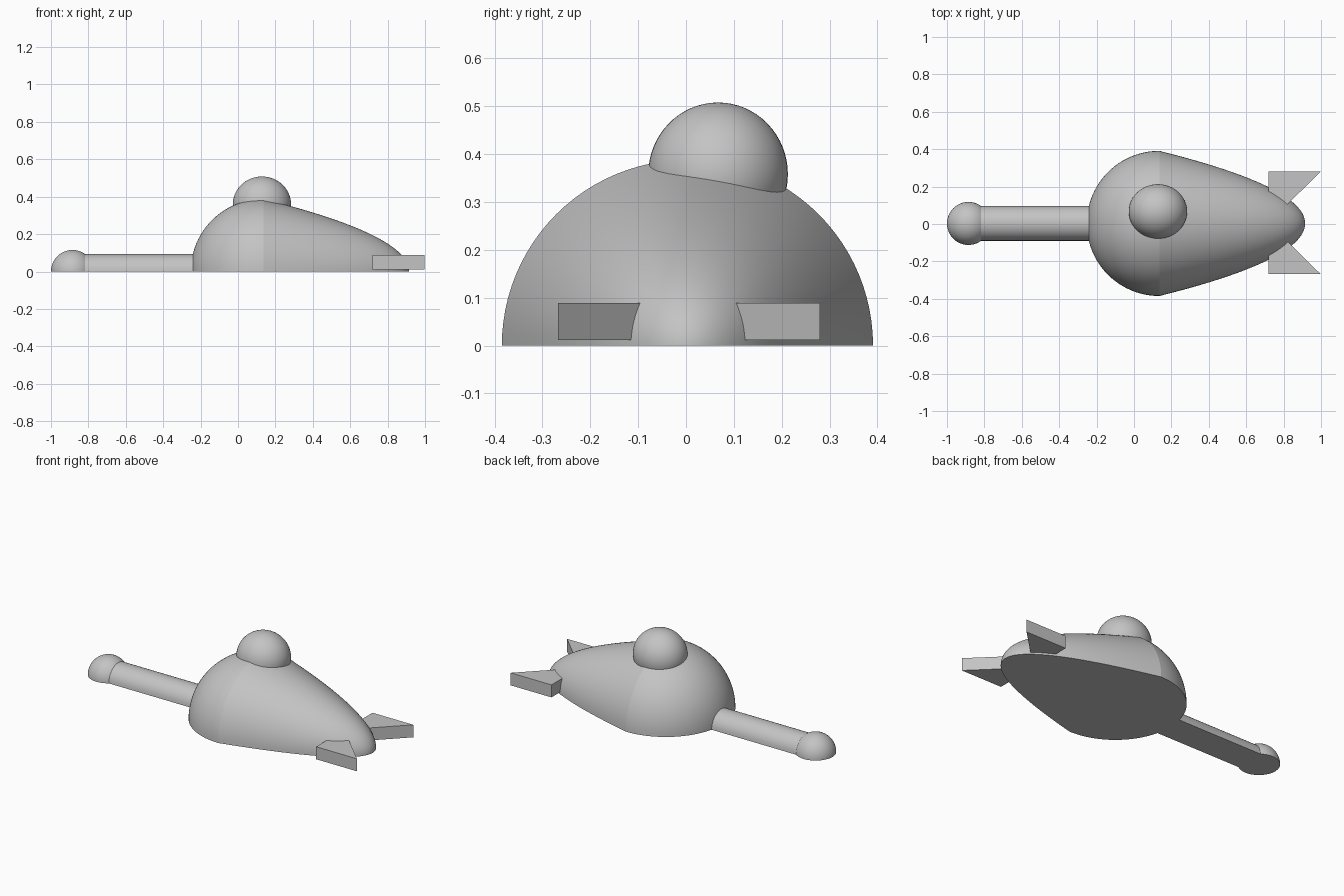
import bpy, bmesh, math

if "Cube" in bpy.data.objects:
    bpy.data.objects.remove(bpy.data.objects["Cube"])

grey = bpy.data.materials.new("plain_grey")
grey.diffuse_color = (0.55, 0.55, 0.55, 1)
grey.use_nodes = True
grey.node_tree.nodes["Principled BSDF"].inputs["Base Color"].default_value = grey.diffuse_color
CY = 0.003  # shared centre line in y


def finish(name, bm, angle=None):
    bmesh.ops.recalc_face_normals(bm, faces=bm.faces)
    mesh = bpy.data.meshes.new(name)
    bm.to_mesh(mesh)
    bm.free()
    obj = bpy.data.objects.new(name, mesh)
    bpy.context.collection.objects.link(obj)
    mesh.materials.append(grey)
    if angle:
        bpy.ops.object.select_all(action='DESELECT')
        obj.select_set(True)
        bpy.context.view_layer.objects.active = obj
        bpy.ops.object.shade_smooth_by_angle(angle=math.radians(angle))
    return obj


def half_revolve(name, profile, steps, angle):
    """Turn an (x, radius) profile half way round the x axis, with a flat base."""
    bm = bmesh.new()
    rings = []
    for i in range(steps + 1):
        a = math.pi * i / steps
        rings.append([bm.verts.new((x, CY + r * math.cos(a), r * math.sin(a)))
                      for x, r in profile])
    for a, b in zip(rings, rings[1:]):
        for j in range(len(profile) - 1):
            bm.faces.new((a[j], a[j + 1], b[j + 1], b[j]))
    bmesh.ops.remove_doubles(bm, verts=bm.verts, dist=1e-5)
    bmesh.ops.holes_fill(bm, edges=[e for e in bm.edges if e.is_boundary], sides=0)
    return finish(name, bm, angle)


def arc(cx, r, start, end, n):
    return [(cx - r * math.cos(start + (end - start) * i / n),
             r * math.sin(start + (end - start) * i / n)) for i in range(n + 1)]


# Body: rounded dome at the left, tapering to a blunt nose at the right
R, X0, X1 = 0.388, 0.135, 0.915
dome = arc(X0, R, 0, math.pi / 2, 24)
taper = [(X0 + (X1 - X0) * (1 - (1 - i / 36) ** 2), R * (1 - i / 36))
         for i in range(1, 37)]
half_revolve("body", dome + taper, 48, 12)

# Tail rod and its rounded end
half_revolve("tail_rod", [(-0.87, 0), (-0.87, 0.093), (-0.2, 0.093), (-0.2, 0)], 16, 30)
half_revolve("tail_ball", arc(-0.885, 0.115, 0, math.pi, 32), 32, 30)

# Round bump on the back
bm = bmesh.new()
bmesh.ops.create_uvsphere(bm, u_segments=48, v_segments=32, radius=1)
bmesh.ops.scale(bm, vec=(0.156, 0.146, 0.15), verts=bm.verts)
bmesh.ops.translate(bm, vec=(0.128, 0.067, 0.358), verts=bm.verts)
finish("back_bump", bm, 30)

# Pair of triangular fins near the nose
for side, name in ((1, "fin_back"), (-1, "fin_front")):
    bm = bmesh.new()
    outer = 0.006 + side * 0.274
    base = bm.faces.new([bm.verts.new((x, y, 0.012)) for x, y in
                         ((0.72, outer), (0.998, outer), (0.72, 0.006))])
    top = bmesh.ops.extrude_face_region(bm, geom=[base])["geom"]
    bmesh.ops.translate(bm, vec=(0, 0, 0.077),
                        verts=[v for v in top if isinstance(v, bmesh.types.BMVert)])
    finish(name, bm)
